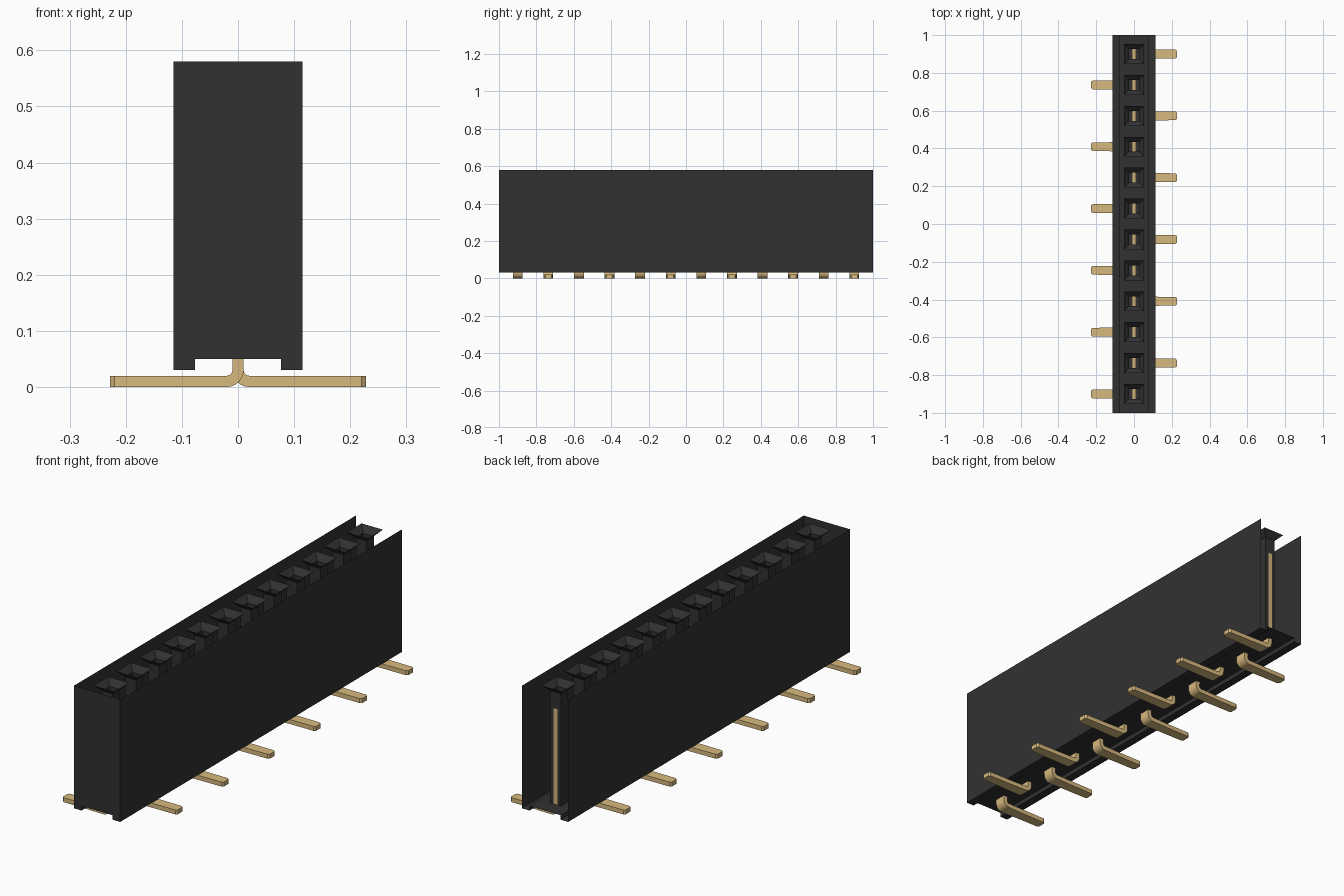
import bpy
import bmesh
import math

cube = bpy.data.objects.get("Cube")
if cube:
    bpy.data.objects.remove(cube, do_unlink=True)

COUNT, PITCH = 12, 0.1636
HALF_X, HALF_Y, TOP = 0.115, 1.0, 0.58


def material(name, rgb):
    mat = bpy.data.materials.new(name)
    mat.use_nodes = True
    mat.diffuse_color = (*rgb, 1)
    bsdf = mat.node_tree.nodes["Principled BSDF"]
    bsdf.inputs["Base Color"].default_value = (*rgb, 1)
    bsdf.inputs["Roughness"].default_value = 0.6
    return mat


def finish(bm, name, mat):
    mesh = bpy.data.meshes.new(name)
    bm.to_mesh(mesh)
    bm.free()
    mesh.materials.append(mat)
    return mesh


def place(name, mesh, y=0.0, turn=0.0):
    obj = bpy.data.objects.new(name, mesh)
    obj.location.y = y
    obj.rotation_euler.z = turn
    bpy.context.collection.objects.link(obj)
    return obj


def bridge(bm, a, b, closed=True):
    n = len(a)
    for i in range(n if closed else n - 1):
        j = (i + 1) % n
        bm.faces.new((a[i], a[j], b[j], b[i]))


black = material("black plastic", (0.031, 0.031, 0.031))
gold = material("gold metal", (0.68, 0.485, 0.21))

# Housing: thin shell with a grooved underside, open at the top and the back end
profile = [(-HALF_X, TOP), (-HALF_X, 0.03), (-0.077, 0.03), (-0.077, 0.05),
           (0.077, 0.05), (0.077, 0.03), (HALF_X, 0.03), (HALF_X, TOP)]
bm = bmesh.new()
front = [bm.verts.new((x, -HALF_Y, z)) for x, z in profile]
back = [bm.verts.new((x, HALF_Y, z)) for x, z in profile]
bridge(bm, back, front, closed=False)
bm.faces.new(front)
place("housing", finish(bm, "housing", black))

# Socket: square funnel leading into a square tube
bm = bmesh.new()
rings = []
for r, z in [(0.0525, TOP), (0.0262, 0.553), (0.0262, 0.05)]:
    rings.append([bm.verts.new((sx * r, sy * r, z))
                  for sx, sy in [(-1, -1), (1, -1), (1, 1), (-1, 1)]])
for a, b in zip(rings, rings[1:]):
    bridge(bm, a, b)
socket_mesh = finish(bm, "socket", black)

# Contact pin: flat bar swept down, round a bend and out along +x
# stations: x, z, direction angle, half width
stations = [(0, 0.48, 0, 0.0268), (0, 0.05, 0, 0.0268)]
for i in range(7):
    t = math.radians(15 * i)
    stations.append((0.02 - 0.02 * math.cos(t), 0.03 - 0.02 * math.sin(t), t, 0.0262))
stations += [(0.11, 0.01, math.pi / 2, 0.024), (0.22, 0.01, math.pi / 2, 0.023),
             (0.228, 0.01, math.pi / 2, 0.016)]
bm = bmesh.new()
rings = []
for x, z, t, w in stations:
    nx, nz = 0.01 * math.cos(t), 0.01 * math.sin(t)
    rings.append([bm.verts.new((x + s * nx, v * w, z + s * nz))
                  for s, v in [(-1, -1), (1, -1), (1, 1), (-1, 1)]])
for a, b in zip(rings, rings[1:]):
    bridge(bm, a, b)
bm.faces.new(rings[0])
bm.faces.new(rings[-1])
bmesh.ops.recalc_face_normals(bm, faces=bm.faces)
# Soften the bend, keep the bar edges sharp
for face in bm.faces:
    face.smooth = True
for edge in bm.edges:
    edge.smooth = edge.calc_face_angle(0) < math.radians(25)
pin_mesh = finish(bm, "contact_pin", gold)

# Row of sockets and pins, feet alternating left and right
for i in range(COUNT):
    y = (i - (COUNT - 1) / 2) * PITCH
    place(f"socket_{i + 1}", socket_mesh, y)
    place(f"contact_pin_{i + 1}", pin_mesh, y, 0 if i % 2 else math.pi)
